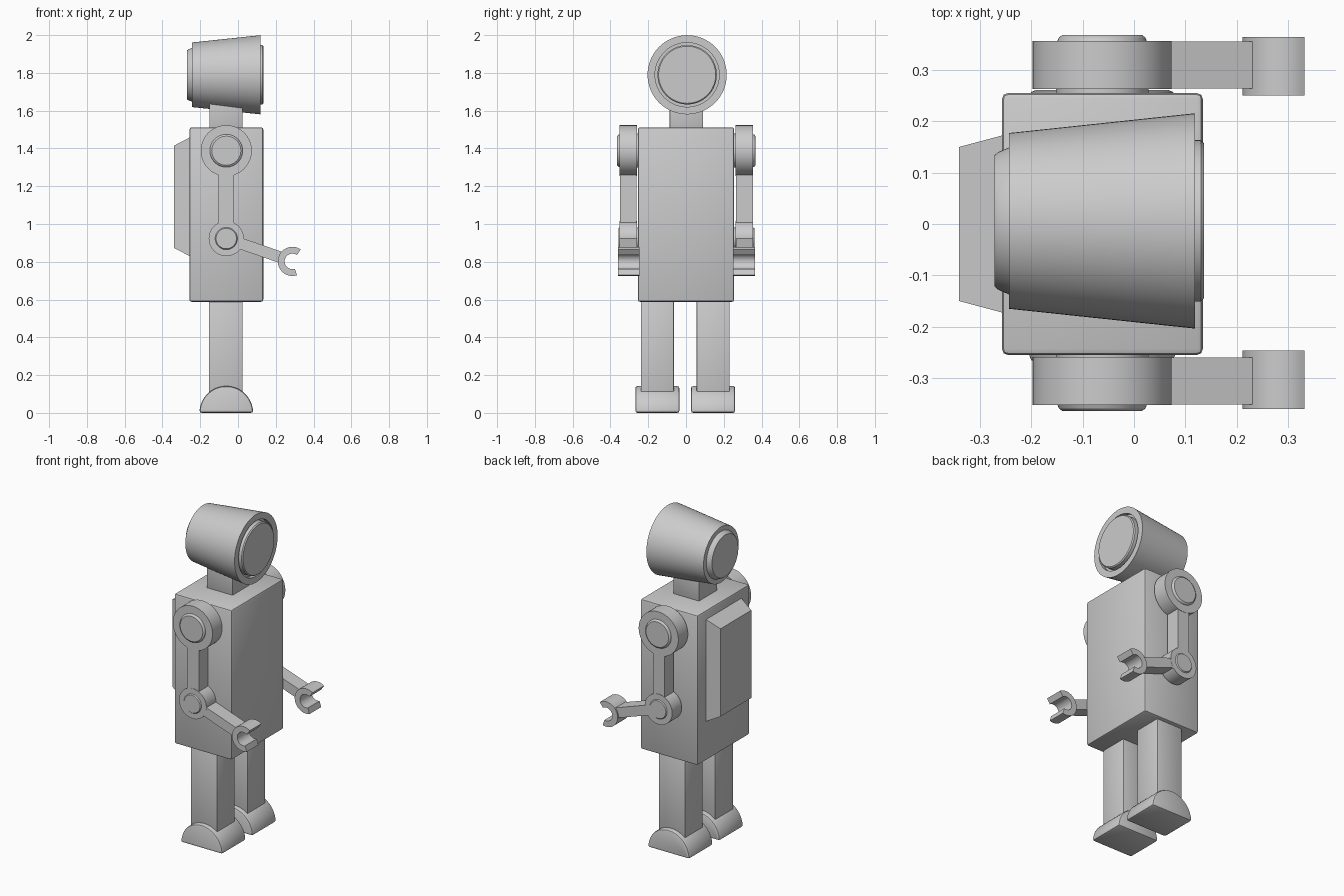
import bpy, bmesh, math
from mathutils import Vector

if "Cube" in bpy.data.objects:
    bpy.data.objects.remove(bpy.data.objects["Cube"])


def finish(name, bm, bevel=0.0, segments=2):
    bmesh.ops.recalc_face_normals(bm, faces=bm.faces[:])
    mesh = bpy.data.meshes.new(name)
    bm.to_mesh(mesh)
    bm.free()
    ob = bpy.data.objects.new(name, mesh)
    bpy.context.collection.objects.link(ob)
    bpy.ops.object.select_all(action='DESELECT')
    ob.select_set(True)
    bpy.context.view_layer.objects.active = ob
    if bevel:
        mod = ob.modifiers.new("Bevel", 'BEVEL')
        mod.width = bevel
        mod.segments = segments
        mod.limit_method = 'ANGLE'
        mod.angle_limit = math.radians(40)
        bpy.ops.object.modifier_apply(modifier=mod.name)
    bpy.ops.object.shade_smooth_by_angle(angle=math.radians(30))
    return ob


def box(name, x, y, z, bevel=0.0):
    bm = bmesh.new()
    bmesh.ops.create_cube(bm, size=1)
    for v in bm.verts:
        for i, (a, b) in enumerate((x, y, z)):
            v.co[i] = a if v.co[i] < 0 else b
    return finish(name, bm, bevel)


def prism(name, outline, y0, y1, bevel=0.0):
    """Extrude an x-z outline along y."""
    bm = bmesh.new()
    face = bm.faces.new([bm.verts.new((x, y0, z)) for x, z in outline])
    ext = bmesh.ops.extrude_face_region(bm, geom=[face])
    moved = [g for g in ext['geom'] if isinstance(g, bmesh.types.BMVert)]
    bmesh.ops.translate(bm, verts=moved, vec=(0, y1 - y0, 0))
    return finish(name, bm, bevel)


def lathe(name, profile, centre, axis, steps=64):
    """Spin (distance along axis, radius) points round the x or y axis."""
    bm = bmesh.new()
    rings = []
    for d, r in profile:
        ring = []
        for k in range(steps if r else 1):
            t = 2 * math.pi * k / steps
            a, b = r * math.cos(t), r * math.sin(t)
            co = (d, a, b) if axis == 'x' else (a, d, b)
            ring.append(bm.verts.new(Vector(centre) + Vector(co)))
        rings.append(ring)
    for p, q in zip(rings, rings[1:]):
        for k in range(steps):
            j = (k + 1) % steps
            quad = [p[k % len(p)], p[j % len(p)], q[j % len(q)], q[k % len(q)]]
            bm.faces.new(list(dict.fromkeys(quad)))
    return finish(name, bm)


def arc(cx, cz, r, a0, a1, n=32):
    angles = [math.radians(a0 + (a1 - a0) * i / n) for i in range(n + 1)]
    return [(cx + r * math.cos(t), cz + r * math.sin(t)) for t in angles]


# Torso and neck
box("torso", (-0.257, 0.134), (-0.255, 0.255), (0.588, 1.512), 0.012)
box("neck", (-0.152, 0.024), (-0.087, 0.091), (1.5, 1.72), 0.004)

# Tapered backpack
pack = bmesh.new()
bmesh.ops.create_cube(pack, size=2)
for v in pack.verts:
    outer = v.co.x < 0
    v.co = (-0.34 if outer else -0.25,
            v.co.y * (0.15 if outer else 0.174),
            1.144 + v.co.z * (0.27 if outer else 0.317))
finish("backpack", pack)

# Bucket-shaped head with recessed front rim, face disc and rear cap
lathe("head", [(-0.271, 0), (-0.271, 0.128), (-0.264, 0.134), (-0.243, 0.143),
               (-0.243, 0.171), (0.119, 0.2095), (0.119, 0.170), (0.095, 0.170),
               (0.095, 0.157), (0.130, 0.157), (0.136, 0.151), (0.136, 0)],
      (0, 0.006, 1.79), 'x')

AX = -0.062            # shared x of shoulder, elbow, leg and foot
SHOULDER_Z, ELBOW_Z = 1.388, 0.923
HAND = Vector((0.288, 0.802))

for side, s in (("left", 1), ("right", -1)):
    def ys(y):
        return s * y + 0.002

    # Shoulder and elbow drums with raised caps
    for part, z, prof in (
            ("shoulder", SHOULDER_Z,
             [(0.25, 0), (0.25, 0.09), (0.261, 0.09), (0.261, 0.135), (0.354, 0.135),
              (0.354, 0.087), (0.361, 0.084), (0.366, 0.077), (0.366, 0)]),
            ("elbow", ELBOW_Z,
             [(0.25, 0), (0.25, 0.058), (0.261, 0.058), (0.261, 0.093), (0.354, 0.093),
              (0.354, 0.059), (0.360, 0.054), (0.360, 0)])):
        lathe(f"{side}_{part}", [(s * d, r) for d, r in prof], (AX, 0.002, z), 'y')

    # Upper arm and forearm bars
    prism(f"{side}_upper_arm",
          [(AX - 0.04, 0.99), (AX + 0.04, 0.99), (AX + 0.04, 1.29), (AX - 0.04, 1.29)],
          ys(0.264), ys(0.352))
    elbow = Vector((AX, ELBOW_Z))
    d = (HAND - elbow).normalized()
    n = Vector((-d.y, d.x)) * 0.03
    a, b = elbow + d * 0.07, HAND - d * 0.06
    prism(f"{side}_forearm", [a - n, b - n, b + n, a + n], ys(0.262), ys(0.353))

    # Open C-shaped claw
    prism(f"{side}_claw",
          arc(*HAND, 0.077, 55, 288) + arc(*HAND, 0.041, 288, 55),
          ys(0.248), ys(0.362))

    # Leg and half-round foot
    y = s * 0.1475 - 0.004
    box(f"{side}_leg", (-0.154, 0.024), (y - 0.087, y + 0.087), (0.04, 0.6), 0.005)
    prism(f"{side}_foot", arc(AX, 0.0, 0.142, 0, 180),
          y - 0.117, y + 0.117, 0.012)
